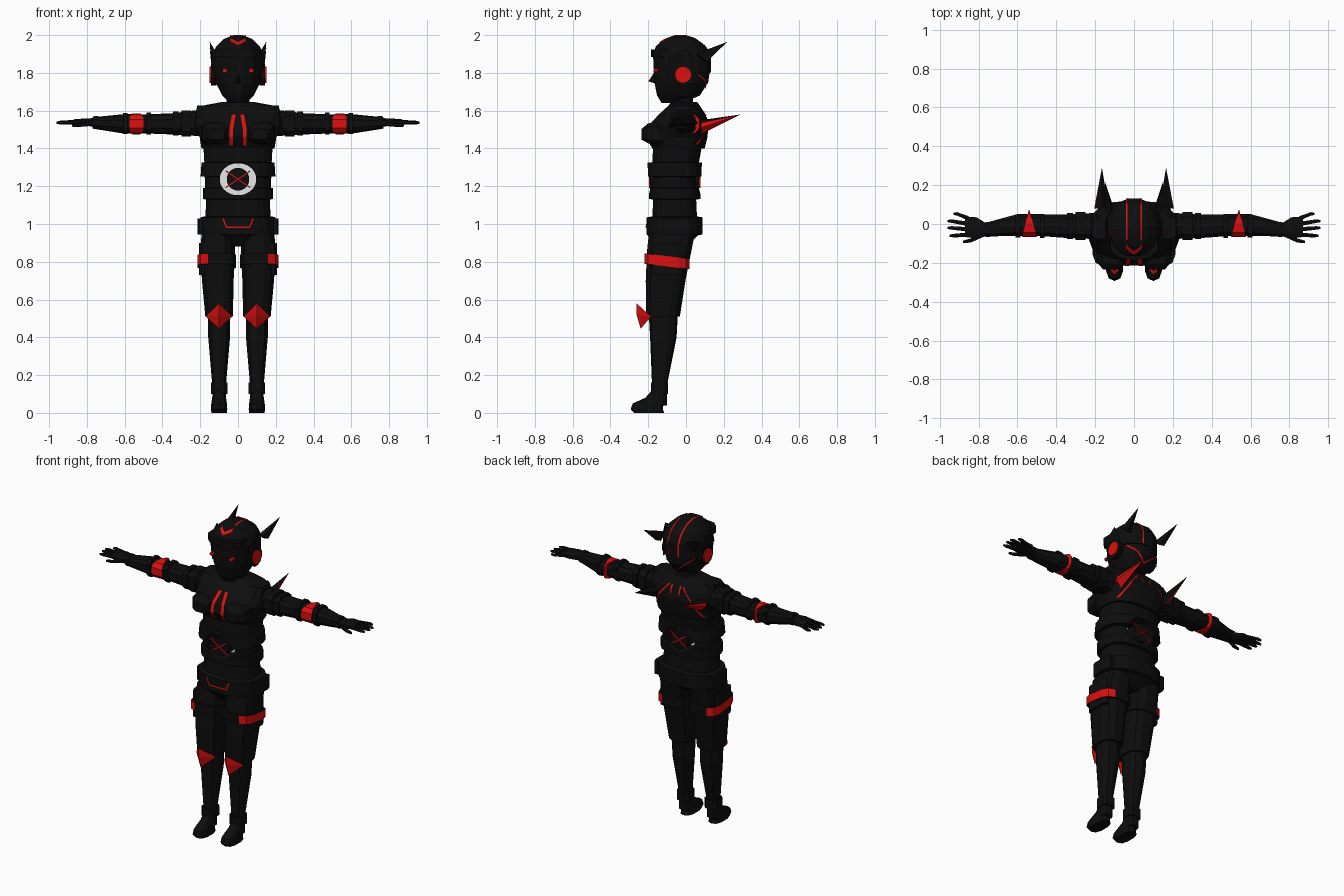
import bpy, bmesh, math
from mathutils import Vector
from mathutils.bvhtree import BVHTree

cube = bpy.data.objects.get("Cube")
if cube:
    bpy.data.objects.remove(cube, do_unlink=True)


def material(name, rgb):
    m = bpy.data.materials.new(name)
    m.use_nodes = True
    m.diffuse_color = (*rgb, 1)
    m.node_tree.nodes["Principled BSDF"].inputs["Base Color"].default_value = (*rgb, 1)
    return m


BLACK = material("suit black", (.004, .004, .004))
RED = material("signal red", (.72, .005, .005))
WHITE = material("ring white", (1, 1, 1))


def finish(name, bm, mats=(BLACK,), mirror=False, rule=None, closed=True):
    """Turn a bmesh into an object; faces matching rule take the second material."""
    if closed:
        bmesh.ops.recalc_face_normals(bm, faces=bm.faces)
    bm.normal_update()
    if rule:
        for f in bm.faces:
            f.material_index = int(rule(f))
    me = bpy.data.meshes.new(name)
    bm.to_mesh(me)
    bm.free()
    for m in mats:
        me.materials.append(m)
    ob = bpy.data.objects.new(name, me)
    bpy.context.collection.objects.link(ob)
    if mirror:
        ob.modifiers.new("mirror", "MIRROR")
    return ob


def loft(name, sections, n=12, axis="z", power=2.6, deform=None, **kw):
    """Rounded rings (position, two centres, two radii) joined along an axis."""
    bm = bmesh.new()
    rings = []
    for pos, a, b, ra, rb in sections:
        ring = []
        for i in range(n):
            t = math.tau * (i + .5) / n
            c, s = math.cos(t), math.sin(t)
            u = a + ra * math.copysign(abs(c) ** (2 / power), c)
            v = b + rb * math.copysign(abs(s) ** (2 / power), s)
            co = {"z": (u, v, pos), "x": (pos, u, v), "y": (u, pos, v)}[axis]
            ring.append(bm.verts.new(deform(Vector(co)) if deform else co))
        rings.append(ring)
    for r, q in zip(rings, rings[1:]):
        for i in range(n):
            j = (i + 1) % n
            bm.faces.new((r[i], r[j], q[j], q[i]))
    bm.faces.new(rings[0])
    bm.faces.new(rings[-1])
    return finish(name, bm, **kw)


def band(name, lo, hi, a, b, ra, rb, **kw):
    return loft(name, [(lo, a, b, ra, rb), (hi, a, b, ra, rb)], **kw)


def spike(name, base, tip, **kw):
    bm = bmesh.new()
    vs = [bm.verts.new(p) for p in base]
    t = bm.verts.new(tip)
    bm.faces.new(vs)
    for i, v in enumerate(vs):
        bm.faces.new((v, vs[(i + 1) % len(vs)], t))
    return finish(name, bm, **kw)


def ribbon(name, target, path, aim, side, mirror=True):
    """Thin painted stripe laid on a target; aim(p) gives the casting direction."""
    tree = BVHTree.FromPolygons([v.co for v in target.data.vertices],
                                [p.vertices for p in target.data.polygons])
    pts = [Vector(a).lerp(Vector(b), k / 8) for a, b in zip(path, path[1:]) for k in range(9)]
    side = Vector(side)
    bm = bmesh.new()
    prev = None
    for p in pts:
        pair = []
        for o in (p - side, p + side):
            d = aim(o).normalized()
            hit = tree.ray_cast(o, d)[0]
            if hit:
                pair.append(bm.verts.new(hit - d * .005))
        if len(pair) < 2:
            prev = None
            continue
        if prev and (pair[0].co - prev[0].co).length > 1e-4:
            f = bm.faces.new((prev[0], prev[1], pair[1], pair[0]))
            f.normal_update()
            if f.normal.dot(aim(p)) > 0:
                f.normal_flip()
        prev = pair
    return finish(name, bm, (RED,), mirror, closed=False)


def back(p):
    return Vector((0, 1, 0))


def forward(p):
    return Vector((0, -1, 0))


def inward(p):
    return Vector((0, -.03 - p.y, 1.8 - p.z))


# Head: face, helmet, brim, nose and neck
head = loft("head", [(1.64, 0, -.075, .045, .055), (1.68, 0, -.04, .085, .115),
                     (1.75, 0, -.025, .12, .145), (1.82, 0, -.02, .135, .15)], n=16, power=2.2)
helmet = loft("helmet", [(1.80, 0, -.02, .138, .152), (1.89, 0, -.022, .14, .155),
                         (1.94, 0, -.028, .118, .135), (1.98, 0, -.03, .075, .085),
                         (2.0, 0, -.03, .025, .03)], n=16, power=2.2)
band("helmet_brim", 1.885, 1.925, 0, -.105, .125, .08, n=10)
spike("nose", [(-.025, -.15, 1.74), (.025, -.15, 1.74), (0, -.15, 1.83)], (0, -.2, 1.755))
loft("neck", [(1.56, 0, -.02, .085, .07), (1.62, 0, -.015, .065, .055), (1.7, 0, -.02, .06, .055)])

# Head fittings
band("ear_rim", .115, .142, -.015, 1.79, .06, .06, axis="x", power=2, mirror=True)
band("ear_disc", .13, .15, -.015, 1.79, .044, .044, axis="x", power=2, n=16, mats=(RED,), mirror=True)
band("eye", -.172, -.13, .07, 1.812, .014, .012, axis="y", power=2, n=8, mats=(RED,), mirror=True)
spike("cheek_fin", [(.115, -.1, 1.74), (.13, .05, 1.74), (.145, .03, 1.88), (.14, -.09, 1.88)],
      (.15, .0, 1.93), mirror=True)
spike("horn", [(.11, .05, 1.9), (.145, .06, 1.9), (.14, .11, 1.86), (.11, .1, 1.86)],
      (.15, .22, 1.965), mirror=True)
ribbon("crown_stripe", helmet, [(.038, -.11, 2.1), (.038, .1, 2.1), (.038, .3, 1.95), (.038, .3, 1.81)],
       inward, (.004, 0, 0))
ribbon("forehead_mark", helmet, [(.0, -.4, 1.955), (.04, -.4, 1.975)], back, (0, 0, .008))
ribbon("nape_stripe", head, [(.0, .4, 1.7), (.11, .4, 1.79)], forward, (0, 0, .004))

# Chest and chest plates
chest = loft("chest", [(1.4, 0, -.04, .195, .14), (1.46, 0, -.05, .205, .165),
                       (1.52, 0, -.04, .235, .16), (1.58, 0, -.02, .235, .125),
                       (1.625, 0, -.01, .2, .085), (1.645, 0, -.01, .09, .07)], n=20)
loft("chest_plate", [(-.235, .115, 1.475, .045, .03), (-.2, .12, 1.48, .07, .055),
                     (-.12, .12, 1.48, .08, .065)], axis="y", n=8, power=4, mirror=True)
loft("collar_plate", [(1.57, .15, -.03, .075, .1), (1.628, .15, -.02, .07, .06)],
     n=8, power=4, mirror=True)
ribbon("chest_stripe", chest, [(.036, -.6, 1.415), (.036, -.6, 1.5), (.022, -.6, 1.58)], back, (.01, 0, 0))
ribbon("back_stripe", chest, [(.05, .6, 1.6), (.11, .6, 1.53), (.17, .6, 1.42)], forward, (.005, 0, 0))
ribbon("spine_stripe", chest, [(.03, .6, 1.6), (.03, .6, 1.55)], forward, (.005, 0, 0))

# Shoulder blade spikes, red on the lower outer face
spike("back_spike", [(.13, .08, 1.515), (.165, .08, 1.55), (.2, .08, 1.535), (.205, .08, 1.51), (.165, .08, 1.475)],
      (.165, .29, 1.58), mats=(BLACK, RED), mirror=True,
      rule=lambda f: f.normal.x > .3 and f.calc_center_median().z < 1.545)

# Banded abdomen with a round tunnel through it
abdomen = loft("abdomen", [(1.02, 0, -.06, .175, .12), (1.13, 0, -.06, .17, .115),
                           (1.132, 0, -.06, .187, .137), (1.19, 0, -.06, .187, .137),
                           (1.192, 0, -.06, .175, .12), (1.25, 0, -.06, .178, .122),
                           (1.252, 0, -.06, .2, .152), (1.325, 0, -.06, .195, .145),
                           (1.327, 0, -.055, .18, .125), (1.41, 0, -.045, .185, .13)], n=20)
cutter = band("tunnel_cutter", -.5, .5, 0, 1.237, .097, .085, axis="y", power=2, n=32)
cutter.hide_render = True
cut = abdomen.modifiers.new("tunnel", "BOOLEAN")
cut.operation, cut.solver, cut.object = "DIFFERENCE", "EXACT", cutter
bpy.context.view_layer.objects.active = abdomen
bpy.ops.object.modifier_apply(modifier="tunnel")
bpy.data.objects.remove(cutter, do_unlink=True)
band("tunnel_ring", -.064, -.056, 0, 1.237, .099, .087, axis="y", power=2, n=32, mats=(WHITE,))
band("tunnel_core", -.19, .07, 0, 1.237, .06, .06, axis="y", power=2, n=24)
for label, y in (("front", -.192), ("rear", .072)):
    for turn in (-1, 1):
        c, s = math.cos(.6) * turn, math.sin(.6)
        band(f"{label}_cross_bar", y - .004, y + .004, 0, 0, .085, .003, axis="y", n=4, power=9, mats=(RED,),
             deform=lambda p: Vector((p.x * c - p.z * s, p.y, 1.237 + p.x * s + p.z * c)))

# Pelvis and belt
pelvis = loft("pelvis", [(.88, 0, -.08, .06, .08), (.94, 0, -.07, .18, .135), (.945, 0, -.06, .2, .15),
                         (1.035, 0, -.06, .2, .15), (1.04, 0, -.06, .18, .12)], n=20)
band("belt_pouch", .945, 1.03, .185, -.05, .03, .08, n=8, power=5, mirror=True)
ribbon("belt_trim", pelvis, [(0, -.6, .982), (.058, -.6, .982)], back, (0, 0, .004))
ribbon("belt_trim_side", pelvis, [(.06, -.6, .978), (.08, -.6, 1.03)], back, (.004, 0, 0))

# Legs
loft("thigh", [(.95, .105, -.075, .09, .125), (.85, .107, -.09, .095, .12),
               (.7, .107, -.108, .086, .108), (.51, .1, -.122, .075, .092)], mirror=True)
loft("calf", [(.54, .1, -.12, .06, .078), (.4, .1, -.12, .06, .07), (.15, .1, -.14, .038, .04),
              (.04, .1, -.14, .036, .04)], n=10, mirror=True)
band("thigh_case", .73, .9, .165, -.1, .043, .085, n=8, power=5, mirror=True)
band("thigh_band", .775, .83, .112, -.1, .104, .122, power=3.5, mats=(BLACK, RED), mirror=True,
     deform=lambda p: p + Vector((0, 0, -.12 * (p.y + .1))),
     rule=lambda f: len(f.verts) == 4 and f.calc_center_median().x > .14)
spike("knee_guard", [(.1, -.262, .58), (.17, -.185, .51), (.1, -.24, .445), (.03, -.185, .51)],
      (.1, -.262, .52), mats=(RED,), mirror=True)
band("ankle_cuff", .1, .16, .1, -.14, .045, .047, n=8, power=4, mirror=True)
loft("foot", [(0, .1, -.195, .042, .08), (.02, .1, -.208, .045, .085), (.05, .1, -.2, .043, .082),
              (.08, .1, -.165, .038, .05), (.12, .1, -.14, .036, .04)], n=10, mirror=True)

# Arms with cuffs and a red band that narrows to the rear
loft("arm", [(.2, -.01, 1.535, .07, .07), (.35, -.012, 1.53, .062, .056), (.5, -.005, 1.53, .058, .05),
             (.6, -.005, 1.53, .058, .052), (.77, -.03, 1.535, .036, .03)], n=10, axis="x", mirror=True)
for label, x, w, r in (("shoulder_cuff", .25, .05, .075), ("upper_cuff", .315, .03, .07),
                       ("elbow_cuff", .46, .025, .064), ("forearm_cuff", .585, .025, .062)):
    band(label, x, x + w, -.01, 1.532, r, r * .95, n=8, axis="x", power=3.5, mirror=True)


def taper(p):
    p.x = .54 + (p.x - .54) * max(.05, 1 - (p.y + .065) / .14)
    return p


band("arm_band", .5, .575, .003, 1.53, .072, .056, n=10, axis="x", mats=(RED,), mirror=True, deform=taper)
band("wrist_cuff", .74, .765, -.028, 1.537, .042, .036, n=8, axis="x", mirror=True)

# Hands: palm, spread fingers and thumb
loft("palm", [(.76, -.03, 1.537, .035, .025), (.81, -.02, 1.54, .058, .02),
              (.87, -.015, 1.54, .055, .015)], n=8, axis="x", mirror=True)
for label, y, tip_y, tip_x in (("little_finger", .028, .052, .93), ("ring_finger", 0, .015, .96),
                               ("middle_finger", -.028, -.02, .96), ("index_finger", -.055, -.06, .95)):
    loft(label, [(.85, y, 1.54, .013, .012), (tip_x - .02, tip_y, 1.537, .01, .01),
                 (tip_x, tip_y, 1.536, .006, .006)], n=6, axis="x", mirror=True)
loft("thumb", [(.78, -.055, 1.532, .015, .013), (.84, -.085, 1.525, .012, .011),
               (.88, -.092, 1.522, .007, .007)], n=6, axis="x", mirror=True)
